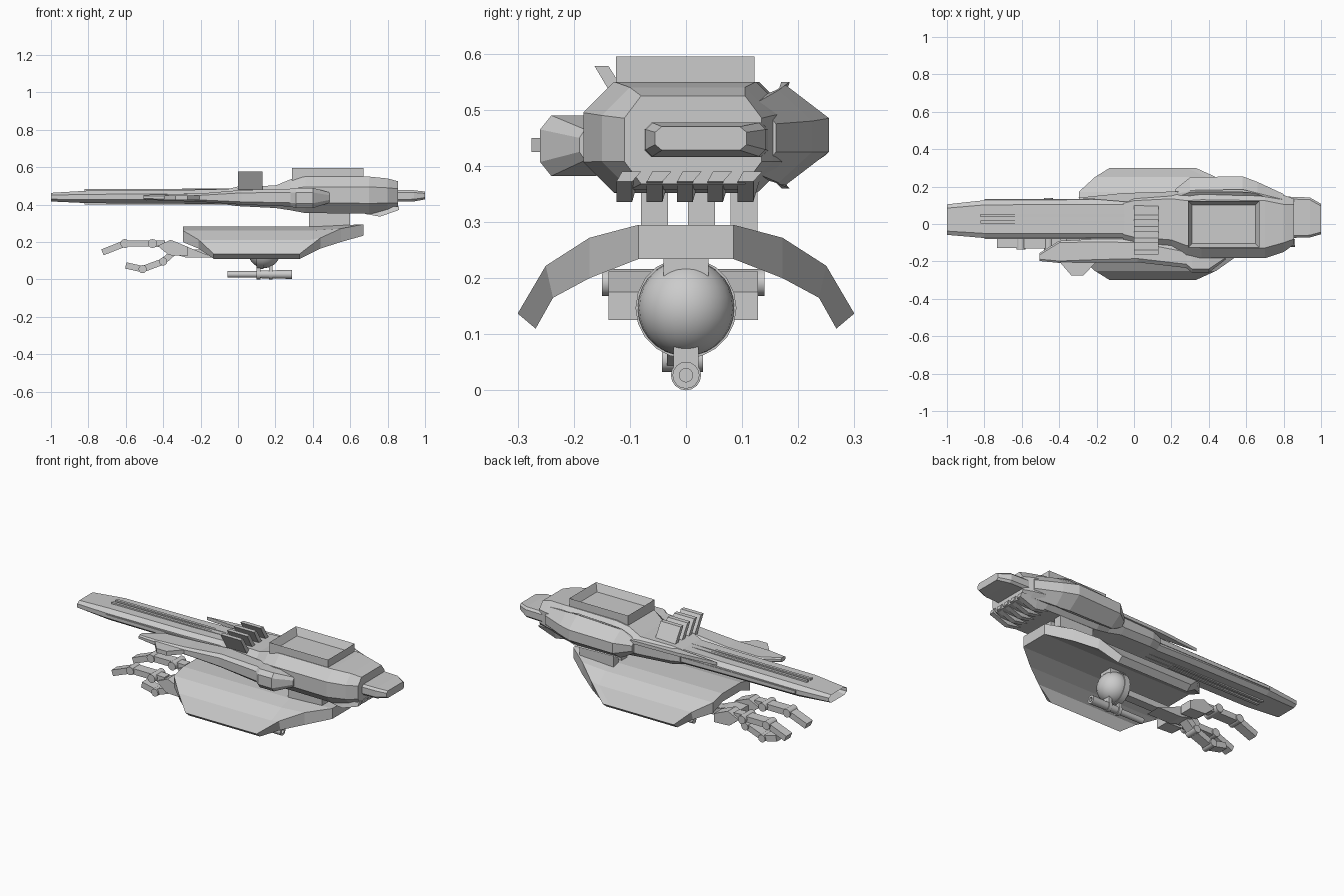
import bpy, bmesh, math
from mathutils import Vector

if "Cube" in bpy.data.objects:
    bpy.data.objects.remove(bpy.data.objects["Cube"])


def finish(name, bm, smooth=None):
    bmesh.ops.recalc_face_normals(bm, faces=bm.faces[:])
    me = bpy.data.meshes.new(name)
    bm.to_mesh(me)
    bm.free()
    ob = bpy.data.objects.new(name, me)
    bpy.context.collection.objects.link(ob)
    if smooth:
        bpy.ops.object.select_all(action='DESELECT')
        ob.select_set(True)
        bpy.context.view_layer.objects.active = ob
        bpy.ops.object.shade_smooth_by_angle(angle=math.radians(smooth))
    return ob


def skin(name, rings, hollow=None, smooth=None):
    """Bridge closed rings of points and cap both ends; optionally hollow the first cap."""
    bm = bmesh.new()
    vs = [[bm.verts.new(p) for p in r] for r in rings]
    n = len(vs[0])
    for a, b in zip(vs, vs[1:]):
        for i in range(n):
            bm.faces.new((a[i], a[(i + 1) % n], b[(i + 1) % n], b[i]))
    cap = bm.faces.new(vs[0])
    bm.faces.new(vs[-1][::-1])
    if hollow:
        bmesh.ops.recalc_face_normals(bm, faces=bm.faces[:])
        bmesh.ops.inset_region(bm, faces=[cap], thickness=hollow[0])
        bmesh.ops.translate(bm, verts=cap.verts[:], vec=hollow[1])
    return finish(name, bm, smooth)


def loft(name, sections, **kw):
    """Chamfered box sections along x: (x, y0, y1, z0, z1, chamfer y, chamfer z)."""
    rings = []
    for x, a, b, c, d, h, v in sections:
        rings.append([(x, a + h, c), (x, b - h, c), (x, b, c + v), (x, b, d - v),
                      (x, b - h, d), (x, a + h, d), (x, a, d - v), (x, a, c + v)])
    return skin(name, rings, **kw)


def prism(name, pts, axis, lo, hi):
    """Extrude a flat outline along x, y or z."""
    def put(p, t):
        q = list(p)
        q.insert(axis, t)
        return q
    return skin(name, [[put(p, t) for p in pts] for t in (lo, hi)])


def box(name, x0, x1, y0, y1, z0, z1):
    return prism(name, [(x0, y0), (x1, y0), (x1, y1), (x0, y1)], 2, z0, z1)


def rod(name, p, q, r, n=16):
    p, q = Vector(p), Vector(q)
    rot = (q - p).to_track_quat('Z', 'Y')
    ring = [rot @ Vector((r * math.cos(t), r * math.sin(t), 0))
            for t in (2 * math.pi * i / n for i in range(n))]
    return skin(name, [[c + v for v in ring] for c in (p, q)], smooth=40)


def link(name, p, q, y, w, h):
    """Finger segment between two (x, z) points."""
    p, q = Vector(p), Vector(q)
    d = (q - p).normalized()
    n = Vector((-d.y, d.x)) * h / 2
    return prism(name, [p + n, q + n, q - n, p - n], 1, y - w / 2, y + w / 2)


# Long barrel with hollow muzzle
loft("barrel", [(-1, -.058, .105, .417, .463, .02, .012), (-.8, -.075, .127, .408, .475, .025, .02),
                (-.3, -.075, .13, .405, .478, .025, .02), (0, -.075, .13, .4, .485, .025, .02)],
     hollow=(.012, (.05, 0, 0)))
for i, y in enumerate((.012, .046)):
    box(f"barrel_top_rail_{i}", -.82, -.05, y - .008, y + .008, .47, .484)
    box(f"barrel_bottom_rail_{i}", -.82, -.05, y - .008, y + .008, .4, .412)
for i, y in enumerate((-.076, .127)):
    box(f"barrel_side_rail_{i}", -.8, -.05, y - .004, y + .006, .433, .45)

# Main body and tail
loft("main_body", [(-.06, -.085, .14, .4, .482, .03, .025), (0, -.1, .155, .392, .497, .03, .03),
                   (.2, -.115, .165, .382, .502, .03, .03), (.28, -.165, .175, .37, .535, .05, .05),
                   (.36, -.183, .185, .355, .55, .055, .055), (.7, -.183, .18, .352, .55, .055, .055),
                   (.8, -.15, .155, .358, .54, .05, .05), (.855, -.11, .135, .368, .525, .03, .04)])
loft("tail", [(.8, -.075, .147, .415, .478, .012, .012), (.94, -.072, .142, .417, .477, .012, .012),
              (1, -.055, .108, .428, .47, .012, .01)])

# Pod on the far side
loft("far_pod", [(.22, .12, .185, .41, .48, .02, .02), (.3, .1, .25, .365, .535, .08, .055),
                 (.58, .1, .255, .36, .55, .085, .065), (.66, .1, .225, .37, .535, .06, .055),
                 (.8, .08, .16, .385, .515, .03, .04)])
prism("far_fin", [(-.3, .14), (-.06, .165), (.25, .175), (.25, .12), (-.06, .12)], 2, .468, .487)

# Side arm on the near side, swelling into a pod
loft("near_arm", [(-.505, -.198, -.155, .427, .452, .01, .006), (-.4, -.208, -.09, .422, .455, .01, .008),
                  (-.2, -.205, -.08, .415, .46, .015, .01), (.02, -.205, -.08, .4, .478, .02, .015),
                  (.28, -.235, -.13, .39, .485, .02, .02), (.31, -.26, -.14, .382, .49, .02, .025),
                  (.4, -.26, -.14, .382, .49, .02, .025), (.49, -.19, -.14, .41, .465, .01, .015)])
prism("near_arm_tab", [(-.4, -.2), (-.335, -.275), (-.27, -.275), (-.2, -.2)], 2, .425, .45)

# Open tray on top
ob = box("top_tray", .29, .67, -.125, .122, .52, .595)
bm = bmesh.new()
bm.from_mesh(ob.data)
bm.normal_update()
top = max(bm.faces, key=lambda f: f.calc_center_median().z)
bmesh.ops.inset_region(bm, faces=[top], thickness=.03)
bmesh.ops.translate(bm, verts=top.verts[:], vec=(0, 0, -.043))
bm.to_mesh(ob.data)
bm.free()

# Slanted fins on the spine
for i in range(4):
    y = -.105 + i * .062
    prism(f"spine_fin_{i}", [(y, .48), (y + .028, .48), (y - .033, .578), (y - .058, .578)], 0, 0, .13)

# Slanted louvres under the rear
for i in range(5):
    y = -.1 + i * .054
    skin(f"rear_louvre_{i}", [[(x, y - .014, .39), (x, y + .02, .39), (x, y + .004, z), (x, y - .024, z)]
                              for x, z in ((.68, .35), (.76, .336), (.862, .372))])

# Struts joining the shield
for i, y in enumerate((-.056, .028, .103)):
    box(f"strut_{i}", .38, .6, y - .024, y + .024, .26, .38)

# Curved shield: (y, outer z, inner y, inner z, front x, back x, outer z at back)
half = [(.085, .282, .085, .234, -.295, .67, .295), (.172, .262, .172, .2, -.295, .55, .272),
        (.25, .212, .237, .165, -.21, .44, .222), (.3, .137, .268, .11, -.13, .33, .137)]
full = [(-a, b, -c, d, e, f, g) for a, b, c, d, e, f, g in half[::-1]] + half
rings = []
for oy, oz, iy, iz, xf, xb, zb in full:
    xm = min(.4, xb - .05)
    rings.append([(xf, oy, oz), (xm, oy, oz), (xb, oy, zb),
                  (xb, iy, iz), (xm, iy, iz), (xf, iy, iz)])
skin("shield", rings)

# Ball turret with collar
bm = bmesh.new()
bmesh.ops.create_uvsphere(bm, u_segments=24, v_segments=14, radius=.086)
bmesh.ops.translate(bm, verts=bm.verts[:], vec=(.14, 0, .147))
finish("turret_ball", bm, 40)
rod("turret_collar", (.1, 0, .147), (.135, 0, .147), .09, 20)
box("turret_mount", .09, .19, -.04, .04, .2, .25)

# Small gun below the ball
rod("gun_barrel", (-.055, 0, .027), (.12, 0, .027), .017)
n = 16
prof = [(.1, .02), (.29, .024), (.29, .012), (.24, .012)]
skin("gun_body", [[(x, r * math.cos(2 * math.pi * i / n), .027 + r * math.sin(2 * math.pi * i / n))
                   for i in range(n)] for x, r in prof], smooth=40)
for i, x in enumerate((.1, .165)):
    rod(f"gun_clamp_{i}", (x, 0, .027), (x + .02, 0, .027), .027)
    box(f"gun_bracket_{i}", x, x + .02, -.022, .022, .03, .085)

# Wrist bar and palm
box("wrist_bar", -.28, .1, -.025, .025, .125, .16)
prism("palm", [(-.13, .118), (-.28, .118), (-.36, .14), (-.36, .165), (-.28, .178)], 1, -.05, .04)
for i, y in enumerate((-.1, .09)):
    prism(f"palm_side_{i}", [(-.27, .125), (-.37, .13), (-.43, .18), (-.36, .212), (-.27, .175)], 1,
          y - .038, y + .038)
    # Upper fingers
    link(f"finger_base_{i}", (-.39, .19), (-.457, .192), y, .05, .035)
    link(f"finger_middle_{i}", (-.457, .192), (-.605, .192), y, .06, .034)
    link(f"finger_tip_{i}", (-.605, .192), (-.725, .145), y, .055, .034)
    rod(f"finger_knuckle_{i}", (-.457, y - .05, .192), (-.457, y + .05, .192), .024, 12)
    rod(f"finger_joint_{i}", (-.605, y - .036, .192), (-.605, y + .036, .192), .024, 12)
box("palm_bridge", -.36, -.28, -.1, .09, .14, .175)

# Lower thumb
for i, (p, q) in enumerate((((-.34, .15), (-.4, .096)), ((-.4, .096), (-.51, .055)),
                            ((-.51, .055), (-.6, .075)))):
    link(f"thumb_segment_{i}", p, q, -.006, .056, .034)
    if i:
        rod(f"thumb_joint_{i}", (p[0], -.043, p[1]), (p[0], .03, p[1]), .022, 12)
